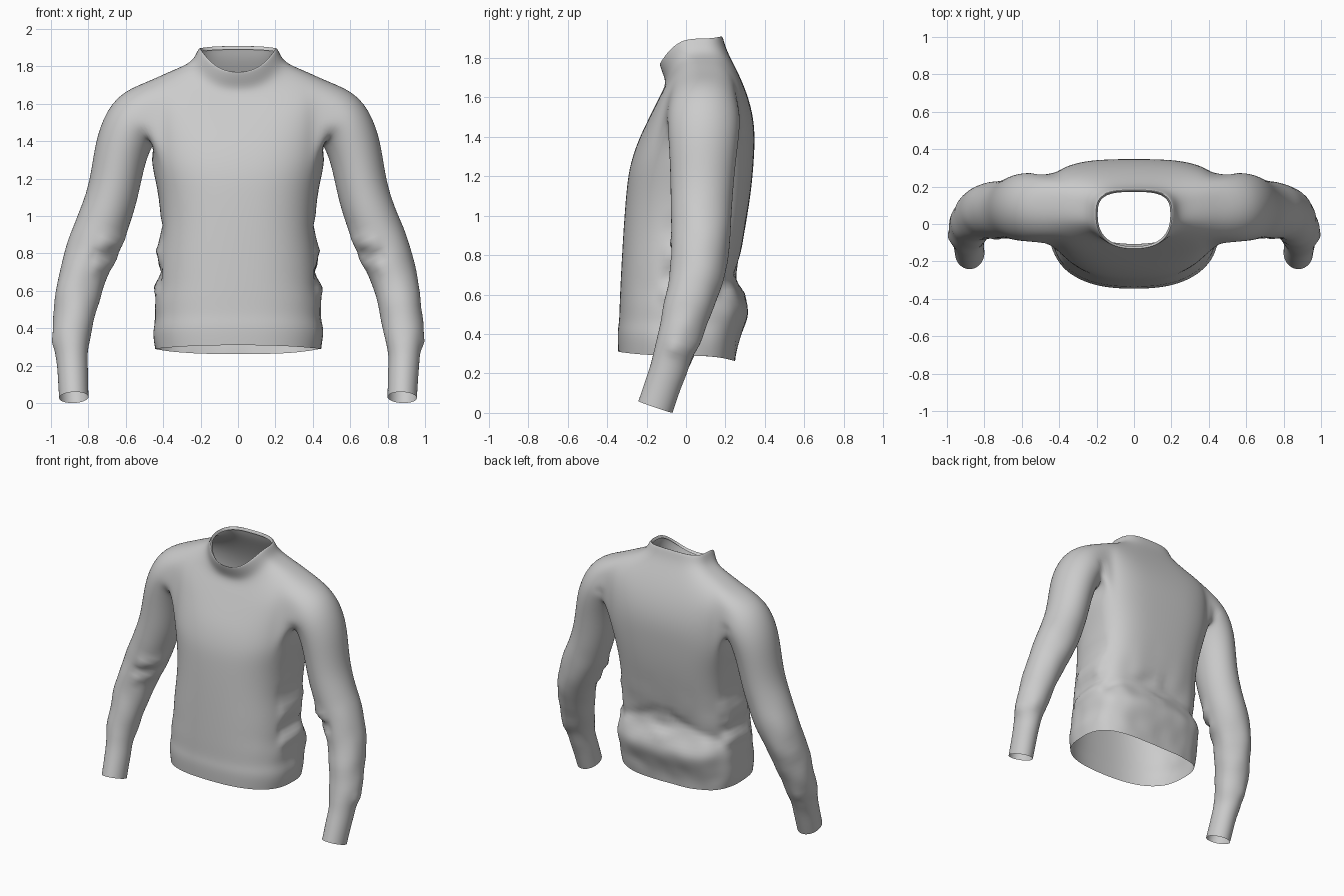
import bpy, bmesh, math
from mathutils import Vector, noise

if "Cube" in bpy.data.objects:
    bpy.data.objects.remove(bpy.data.objects["Cube"])

N = 32                    # columns around the torso
HALF = 3                  # half width of the armhole in columns
PIT, CAP = 8, 11          # torso rings at armpit and shoulder cap
P_FRONT, P_BACK = 0.82, 0.64   # squareness of the torso section

# Torso rings: half width, side z, centre y, front y, front z, back y, back z
TORSO = [
    (.445, .290, -.02, -.345, .310, .250, .262),
    (.460, .390, -.02, -.350, .410, .265, .370),
    (.445, .460, -.01, -.340, .460, .305, .455),
    (.450, .550, .00, -.338, .550, .328, .540),
    (.430, .640, .00, -.334, .640, .245, .660),
    (.430, .760, .01, -.328, .760, .265, .750),
    (.408, .950, .02, -.317, .950, .305, .950),
    (.430, 1.150, .05, -.304, 1.120, .335, 1.150),
    (.474, 1.310, .08, -.290, 1.240, .347, 1.310),
    (.482, 1.450, .09, -.252, 1.360, .350, 1.420),
    (.490, 1.590, .09, -.210, 1.450, .338, 1.520),
    (.478, 1.722, .09, -.170, 1.530, .308, 1.625),
    (.370, 1.772, .08, -.130, 1.610, .260, 1.735),
    (.268, 1.812, .06, -.098, 1.670, .212, 1.825),
    (.230, 1.850, .05, -.122, 1.725, .195, 1.875),
    (.206, 1.912, .05, -.140, 1.782, .182, 1.922),
    (.195, 1.880, .05, -.120, 1.755, .172, 1.890),
]

# Sleeve stations: centre x, y, z, radius across, radius front to back
SLEEVE = [
    (.545, .090, 1.522, .172, .188),
    (.606, .090, 1.420, .152, .184),
    (.640, .085, 1.280, .140, .170),
    (.668, .080, 1.120, .138, .160),
    (.722, .075, .960, .142, .155),
    (.782, .075, .820, .144, .150),
    (.835, .050, .680, .126, .140),
    (.866, .010, .530, .116, .125),
    (.890, -.040, .370, .108, .110),
    (.888, -.070, .280, .090, .099),
    (.886, -.090, .220, .083, .093),
    (.878, -.155, .030, .080, .093),
]

# Cloth folds, mirrored in x: start, end, width, height
FOLDS = [
    ((.61, .00, .79), (.76, -.08, .80), .028, -.014),
    ((.60, .02, .86), (.72, -.08, .85), .035, .016),
    ((.66, .04, .76), (.76, -.06, .73), .030, .010),
    ((.00, .27, .60), (.44, .10, .76), .035, .014),
    ((.03, .27, .77), (.42, .18, .62), .030, -.012),
    ((.44, -.10, .60), (.44, .18, .63), .035, .018),
    ((.42, -.10, .69), (.42, .18, .71), .030, -.016),
    ((.42, -.08, .80), (.42, .18, .85), .035, .020),
    ((.41, -.10, .93), (.41, .15, .97), .030, -.010),
    ((.50, .27, 1.50), (.46, .29, 1.20), .030, -.012),
    ((.49, -.10, 1.45), (.46, -.15, 1.25), .030, -.008),
    ((.92, .03, .34), (.98, -.06, .33), .035, .012),
]


def torso_point(ring, j):
    w, zs, yc, yf, zf, yb, zb = ring
    a = 2 * math.pi * j / N
    c, s = math.cos(a), math.sin(a)
    ye, ze, p = (yb, zb, P_BACK) if s > 0 else (yf, zf, P_FRONT)
    x = math.copysign(abs(c) ** p * w, c)
    return (x, yc + (ye - yc) * abs(s) ** p, zs + (ze - zs) * s * s)


def is_armhole(i, j):
    if not PIT <= i < CAP:
        return False
    right = j < HALF or j >= N - HALF
    left = N // 2 - HALF <= j < N // 2 + HALF
    return right or left


def strip(bm, a, b, flip):
    n = len(a)
    for j in range(n):
        k = (j + 1) % n
        quad = [a[j], a[k], b[k], b[j]]
        bm.faces.new(quad[::-1] if flip else quad)


def fold_offset(p):
    q = Vector((abs(p.x), p.y, p.z))
    total = 0
    for a, b, width, height in FOLDS:
        a, b = Vector(a), Vector(b)
        t = max(0, min(1, (q - a).dot(b - a) / (b - a).length_squared))
        d = (q - a.lerp(b, t)).length
        total += height * math.exp(-(d / width) ** 2)
    # loose crumpling on the lower sleeves and back, calm front panel
    loose = max(0, min(1, (1.1 - p.z) / .5)) * max(0, min(1, (p.z - .05) / .3))
    loose *= max(0, min(1, (p.y + .25) / .2))
    return total + .009 * loose * noise.noise(p * 8)


bm = bmesh.new()

# Torso and collar
rings = [[bm.verts.new(torso_point(r, j)) for j in range(N)] for r in TORSO]
for i in range(len(rings) - 1):
    for j in range(N):
        if not is_armhole(i, j):
            k = (j + 1) % N
            bm.faces.new((rings[i][j], rings[i][k], rings[i + 1][k], rings[i + 1][j]))

# Sleeves, each stitched to its armhole
for side in (1, -1):
    def col(i, c):
        return rings[i][(c if side == 1 else N // 2 - c) % N]
    prev = [col(PIT, c) for c in range(HALF)]
    prev += [col(i, HALF) for i in range(PIT, CAP)]
    prev += [col(CAP, c) for c in range(HALF, -HALF, -1)]
    prev += [col(i, -HALF) for i in range(CAP, PIT, -1)]
    prev += [col(PIT, c) for c in range(-HALF, 0)]
    count = len(prev)
    centres = [Vector((.41, .09, 1.58))] + [Vector(s[:3]) for s in SLEEVE]
    for k, (_, _, _, ru, rv) in enumerate(SLEEVE):
        c = centres[k + 1]
        d = (centres[min(k + 2, len(SLEEVE))] - centres[k]).normalized()
        u = d.cross(Vector((0, 1, 0))).normalized()
        v = u.cross(d)
        ring = []
        for j in range(count):
            t = 2 * math.pi * j / count
            p = c - u * ru * math.cos(t) + v * rv * math.sin(t)
            ring.append(bm.verts.new((side * p.x, p.y, p.z)))
        strip(bm, prev, ring, side == -1)
        prev = ring

bmesh.ops.delete(bm, geom=[v for v in bm.verts if not v.link_faces], context='VERTS')
mesh = bpy.data.meshes.new("sweater")
bm.to_mesh(mesh)
bm.free()
sweater = bpy.data.objects.new("sweater", mesh)
bpy.context.collection.objects.link(sweater)
bpy.context.view_layer.objects.active = sweater
sweater.select_set(True)

# Smooth the cloth, then press in the folds
sub = sweater.modifiers.new("smooth", 'SUBSURF')
sub.levels = sub.render_levels = 2
bpy.ops.object.modifier_apply(modifier=sub.name)
mesh = sweater.data
moves = [v.normal * fold_offset(v.co) for v in mesh.vertices]
for v, m in zip(mesh.vertices, moves):
    v.co += m
mesh.update()
bpy.ops.object.shade_smooth_by_angle(angle=math.radians(50))
